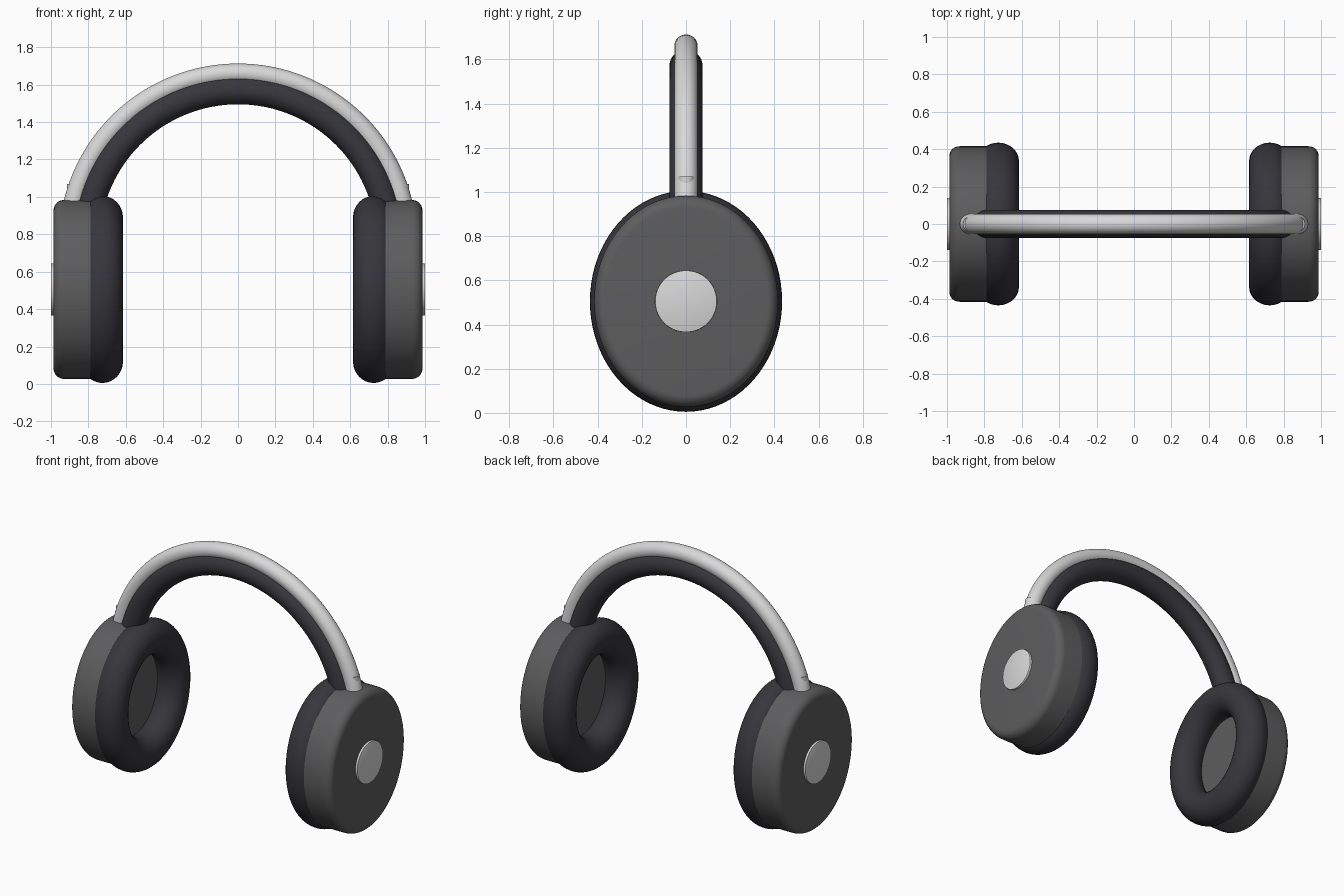
import bpy, bmesh
from math import radians, cos, sin, pi
from mathutils import Matrix, Vector

cube = bpy.data.objects.get("Cube")
if cube:
    bpy.data.objects.remove(cube, do_unlink=True)


def material(name, color):
    mat = bpy.data.materials.new(name)
    mat.use_nodes = True
    mat.diffuse_color = (*color, 1)
    mat.node_tree.nodes["Principled BSDF"].inputs["Base Color"].default_value = (*color, 1)
    return mat


silver = material("silver metal", (0.69, 0.69, 0.70))
grey = material("dark grey plastic", (0.11, 0.11, 0.114))
leather = material("black leather", (0.037, 0.037, 0.046))

CUP_Z = 0.505       # height of the ear cup centres
OVAL = 0.87         # cup depth relative to its height
ARC_Z = 0.755       # centre of the headband arc


def finish(bm, name, mat):
    bmesh.ops.recalc_face_normals(bm, faces=bm.faces)
    mesh = bpy.data.meshes.new(name)
    bm.to_mesh(mesh)
    bm.free()
    obj = bpy.data.objects.new(name, mesh)
    bpy.context.collection.objects.link(obj)
    mesh.materials.append(mat)
    bpy.ops.object.select_all(action="DESELECT")
    obj.select_set(True)
    bpy.context.view_layer.objects.active = obj
    bpy.ops.object.shade_smooth_by_angle(angle=radians(35))
    return obj


def lathe(name, profile, mat, side, oval=1.0, closed=False):
    """Spin (x, radius) points around the x axis of an ear cup."""
    bm = bmesh.new()
    verts = [bm.verts.new((side * x, 0, r)) for x, r in profile]
    pairs = list(zip(verts, verts[1:])) + ([(verts[-1], verts[0])] if closed else [])
    edges = [bm.edges.new(p) for p in pairs]
    bmesh.ops.spin(bm, geom=verts + edges, cent=(0, 0, 0), axis=(1, 0, 0),
                   angle=2 * pi, steps=80, use_duplicate=False)
    bmesh.ops.remove_doubles(bm, verts=bm.verts, dist=1e-5)
    bm.transform(Matrix.Translation((0, 0, CUP_Z)) @ Matrix.Diagonal((1, oval, 1, 1)))
    return finish(bm, name, mat)


def arch(name, radius, thickness, mat):
    """Sweep a round section along the headband arc."""
    start = radians(11)
    bm = bmesh.new()
    place = (Matrix.Translation((0, 0, ARC_Z)) @ Matrix.Rotation(-start, 4, "Y")
             @ Matrix.Translation((radius, 0, 0)))
    ring = bmesh.ops.create_circle(bm, segments=32, radius=thickness, matrix=place)["verts"]
    edges = list({e for v in ring for e in v.link_edges})
    bmesh.ops.spin(bm, geom=ring + edges, cent=(0, 0, ARC_Z), axis=(0, -1, 0),
                   angle=pi - 2 * start, steps=80)
    bmesh.ops.holes_fill(bm, edges=[e for e in bm.edges if e.is_boundary], sides=0)
    return finish(bm, name, mat)


def fillet(x, r, size, steps=8):
    """Quarter-round corner running from the side wall to the outer face."""
    turns = [pi / 2 * i / steps for i in range(steps + 1)]
    return [(x - size + size * sin(a), r - size + size * cos(a)) for a in turns]


# Headband: metal rail with a padded tube beneath it
arch("headband_rail", 0.905, 0.053, silver)
arch("headband_padding", 0.815, 0.075, leather)

for side, label in ((1, "left"), (-1, "right")):
    # Oval shell with a rounded outer rim
    shell = [(0.785, 0), (0.785, 0.478)] + fillet(0.986, 0.478, 0.055) + [(0.986, 0)]
    lathe(label + "_cup_shell", shell, grey, side, OVAL)

    # Ring-shaped ear cushion
    turns = [2 * pi * i / 32 for i in range(32)]
    ring = [(0.725 + 0.11 * cos(a), 0.385 + 0.115 * sin(a)) for a in turns]
    lathe(label + "_ear_cushion", ring, leather, side, OVAL, closed=True)

    # Round metal cap on the outer face
    cap = [(0.97, 0), (0.97, 0.14)] + fillet(1.0, 0.14, 0.003, 2) + [(1.0, 0)]
    lathe(label + "_cap", cap, silver, side)

    # Short slider pin where the rail enters the cup
    bm = bmesh.new()
    bmesh.ops.create_cone(bm, cap_ends=True, segments=32, radius1=0.04, radius2=0.04,
                          depth=0.14, matrix=Matrix.Translation((side * 0.874, 0, 1.0)))
    finish(bm, label + "_slider_pin", silver)
